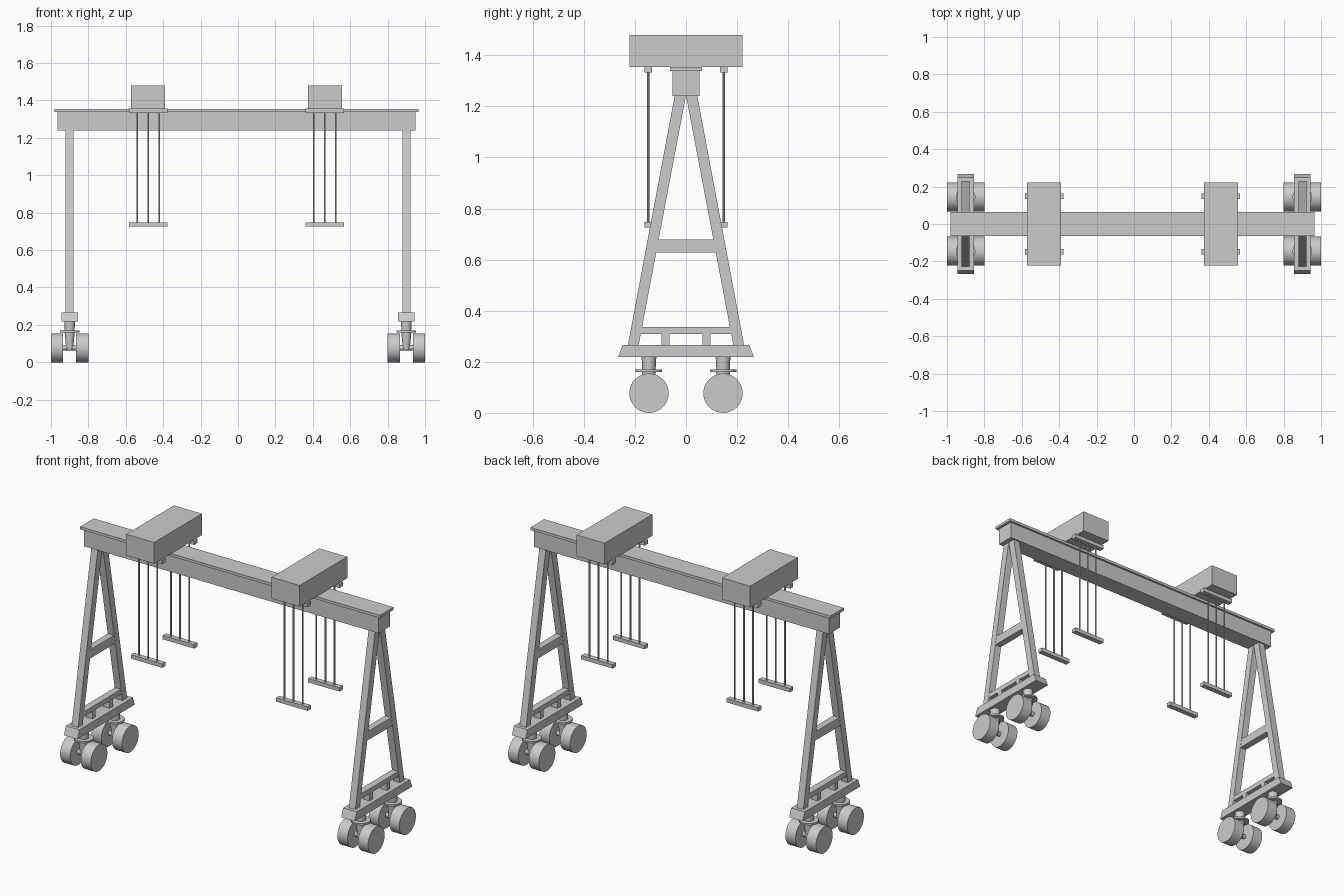
import bpy, bmesh, math
from mathutils import Matrix, Vector

cube = bpy.data.objects.get("Cube")
if cube:
    bpy.data.objects.remove(cube)

GREY = (0.6, 0.6, 0.6, 1)
paint = bpy.data.materials.new("grey_steel")
paint.use_nodes = True
paint.diffuse_color = GREY
paint.node_tree.nodes["Principled BSDF"].inputs["Base Color"].default_value = GREY


def finish(name, bm, smooth=False):
    bmesh.ops.recalc_face_normals(bm, faces=bm.faces)
    mesh = bpy.data.meshes.new(name)
    bm.to_mesh(mesh)
    bm.free()
    mesh.materials.append(paint)
    obj = bpy.data.objects.new(name, mesh)
    bpy.context.collection.objects.link(obj)
    if smooth:
        bpy.ops.object.select_all(action='DESELECT')
        obj.select_set(True)
        bpy.context.view_layer.objects.active = obj
        bpy.ops.object.shade_smooth_by_angle(angle=math.radians(35))
    return obj


def box(name, x, y, z):
    """Box from (min, max) ranges."""
    bm = bmesh.new()
    size = [b - a for a, b in (x, y, z)]
    mid = [(a + b) / 2 for a, b in (x, y, z)]
    bmesh.ops.create_cube(bm, size=1, matrix=Matrix.Translation(mid) @ Matrix.Diagonal((*size, 1)))
    return finish(name, bm)


def plate(name, outline, x, width):
    """Side outline in y, z extruded along x."""
    bm = bmesh.new()
    face = bm.faces.new([bm.verts.new((x - width / 2, y, z)) for y, z in outline])
    new = bmesh.ops.extrude_face_region(bm, geom=[face])["geom"]
    bmesh.ops.translate(bm, vec=(width, 0, 0), verts=[v for v in new if isinstance(v, bmesh.types.BMVert)])
    return finish(name, bm)


def cylinder(name, centre, r_low, r_top, depth, axis='Z', sides=32):
    bm = bmesh.new()
    turn = Matrix.Rotation(math.pi / 2, 4, 'Y') if axis == 'X' else Matrix()
    bmesh.ops.create_cone(bm, cap_ends=True, segments=sides, radius1=r_low, radius2=r_top,
                          depth=depth, matrix=Matrix.Translation(centre) @ turn)
    return finish(name, bm, True)


# Main girder with its top flange
SHIFT = -0.008
box("girder", (SHIFT - 0.957, SHIFT + 0.957), (-0.052, 0.052), (1.24, 1.338))
box("girder_flange", (SHIFT - 0.973, SHIFT + 0.973), (-0.063, 0.063), (1.338, 1.354))

# Trolleys with hoist ropes and lifting bars
for side, sx in (("right", -1), ("left", 1)):
    x = SHIFT + sx * 0.472
    box(side + "_trolley", (x - 0.091, x + 0.091), (-0.221, 0.221), (1.355, 1.48))
    for end, sy in (("front", -1), ("back", 1)):
        y = sy * 0.148
        tag = side + "_" + end
        across, along = (y - 0.015, y + 0.015), (x - 0.102, x + 0.102)
        box(tag + "_rope_mount", along, across, (1.333, 1.357))
        box(tag + "_lifting_bar", along, across, (0.725, 0.748))
        for i in (-1, 0, 1):
            cylinder(tag + "_rope", (x + i * 0.059, y, 1.04), 0.0045, 0.0045, 0.6, sides=8)

# A-frame supports and wheel bogies
for side, sx in (("right", -1), ("left", 1)):
    x = sx * 0.9
    for end, sy in (("front", -1), ("back", 1)):
        tag = side + "_" + end
        plate(tag + "_leg", [(sy * y, z) for y, z in
              ((0.228, 0.262), (0.186, 0.262), (0.0, 1.243), (0.044, 1.243))], x, 0.042)
        box(tag + "_post", (x - 0.021, x + 0.021), sorted((sy * 0.065, sy * 0.096)), (0.262, 0.312))

        # Swivel, disc and tapered stem
        y = sy * 0.145
        cylinder(tag + "_swivel", (x, y, 0.195), 0.026, 0.029, 0.052)
        cylinder(tag + "_swivel_disc", (x, y, 0.165), 0.052, 0.052, 0.01)
        cylinder(tag + "_stem", (x, y, 0.114), 0.018, 0.027, 0.096)
        cylinder(tag + "_axle", (x, y, 0.078), 0.014, 0.014, 0.1, 'X', 16)

        # Twin wheels
        for k in (-1, 1):
            cylinder(tag + "_wheel", (x + k * 0.067, y, 0.077), 0.077, 0.077, 0.065, 'X', 40)

    # Cross members and base beam
    for name, low, high in (("middle_brace", 0.627, 0.678), ("lower_brace", 0.308, 0.336)):
        reach = [0.207 - (z - 0.262) * 0.19 for z in (low, high)]
        plate(side + "_" + name, ((-reach[0], low), (reach[0], low), (reach[1], high), (-reach[1], high)), x, 0.04)
    plate(side + "_base_beam", ((-0.266, 0.218), (0.266, 0.218), (0.248, 0.266), (-0.248, 0.266)), x, 0.088)
